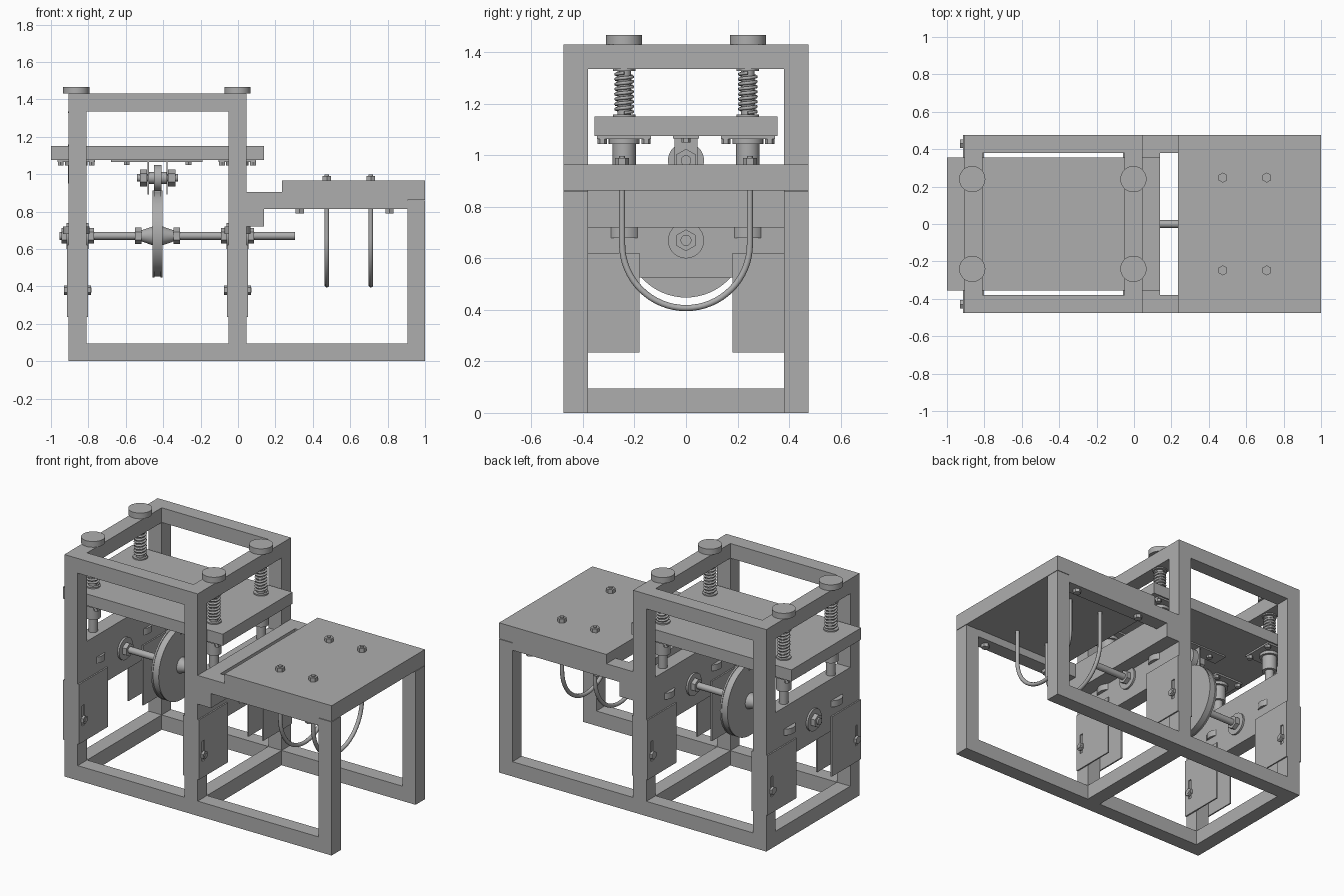
import bpy, bmesh, math
from mathutils import Matrix, Vector

cube = bpy.data.objects.get("Cube")
if cube:
    bpy.data.objects.remove(cube)

steel = bpy.data.materials.new("steel grey")
steel.use_nodes = True
grey = (0.42, 0.42, 0.42, 1)
steel.diffuse_color = grey
steel.node_tree.nodes["Principled BSDF"].inputs["Base Color"].default_value = grey


def finish(name, bm, smooth=False):
    mesh = bpy.data.meshes.new(name)
    bm.to_mesh(mesh)
    bm.free()
    mesh.materials.append(steel)
    ob = bpy.data.objects.new(name, mesh)
    bpy.context.collection.objects.link(ob)
    if smooth:
        bpy.ops.object.select_all(action='DESELECT')
        ob.select_set(True)
        bpy.context.view_layer.objects.active = ob
        bpy.ops.object.shade_smooth_by_angle(angle=math.radians(35))
    return ob


def box(name, x, y, z):
    """Box from (min, max) ranges."""
    bm = bmesh.new()
    size = [r[1] - r[0] for r in (x, y, z)]
    mid = [(r[0] + r[1]) / 2 for r in (x, y, z)]
    bmesh.ops.create_cube(bm, size=1, matrix=Matrix.Translation(mid) @ Matrix.Diagonal((*size, 1)))
    return finish(name, bm)


def rod(name, a, b, r, r2=None, sides=32):
    """Cylinder, cone or hexagon from point a to point b."""
    a, b = Vector(a), Vector(b)
    bm = bmesh.new()
    turn = (b - a).to_track_quat('Z', 'Y').to_matrix().to_4x4()
    bmesh.ops.create_cone(bm, cap_ends=True, segments=sides, radius1=r, radius2=r if r2 is None else r2,
                          depth=(b - a).length, matrix=Matrix.Translation((a + b) / 2) @ turn)
    return finish(name, bm, sides > 8)


def x_rod(name, x0, x1, z, r, r2=None, sides=32, y=0):
    return rod(name, (x0, y, z), (x1, y, z), r, r2, sides)


def z_rod(name, x, y, z0, z1, r, sides=32):
    return rod(name, (x, y, z0), (x, y, z1), r, None, sides)


def wire(name, points, r, res=3):
    """Round bar swept along a list of points."""
    cu = bpy.data.curves.new(name, 'CURVE')
    cu.dimensions = '3D'
    cu.bevel_depth = r
    cu.bevel_resolution = res
    cu.use_fill_caps = True
    sp = cu.splines.new('POLY')
    sp.points.add(len(points) - 1)
    for p, co in zip(sp.points, points):
        p.co = (*co, 1)
    sp.use_smooth = True
    cu.materials.append(steel)
    bpy.context.collection.objects.link(bpy.data.objects.new(name, cu))


T = 0.095                       # square tube size
Y = 0.475                       # half depth
XL, XM, XR = -0.905, -0.05, 1.0 - T
TOP = 1.43
INNER = (-Y + T, Y - T)
posts = {"left": XL, "middle": XM}

# Welded frame: side members
for s, side in ((-1, "front"), (1, "back")):
    ys = sorted((s * Y, s * (Y - T)))
    for n, x in posts.items():
        box(f"{side}_{n}_post", (x, x + T), ys, (0, TOP))
    box(f"{side}_table_leg", (XR, 1), ys, (0, 0.86))
    box(f"{side}_bottom_rail", (XL + T, XR), ys, (0, T))
    box(f"{side}_top_rail", (XL + T, XM), ys, (TOP - T, TOP))
    box(f"{side}_table_rail", (XM + T, XR), ys, (0.813, 0.905))
    for x in (0.33, 0.81):
        z_rod(f"{side}_table_bolt", x, s * 0.43, 0.79, 0.815, 0.025, 6)

# Cross members
for n, x in posts.items():
    xs = (x, x + T)
    box(f"{n}_bottom_crossbar", xs, INNER, (0, T))
    box(f"{n}_top_crossbar", xs, INNER, (TOP - T, TOP))
    box(f"{n}_guide_crossbar", xs, INNER, (0.72, 0.86))
    box(f"{n}_bearing_crossbar", xs, INNER, (0.62, 0.72))
    box(f"{n}_lower_crossbar", xs, INNER, (0.525, 0.62))
box("table_support_crossbar", (XM + T, 0.14), (-Y, Y), (0.72, 0.905))
box("table_top", (0.235, 1), (-Y, Y), (0.863, 0.965))


# Slotted hanger plates on both faces of each post
def slotted_plate(name, x0, x1, s):
    plate = box(name, (x0, x1), sorted((s * Y, s * 0.18)), (0.235, 0.62))
    cutter = box("slot_cutter", (x0 - 0.002, x1 + 0.002), (s * 0.43 - 0.012, s * 0.43 + 0.012), (0.34, 0.47))
    cutter.hide_render = True
    mod = plate.modifiers.new("slot", 'BOOLEAN')
    mod.operation = 'DIFFERENCE'
    mod.solver = 'EXACT'
    mod.object = cutter
    bpy.context.view_layer.objects.active = plate
    bpy.ops.object.modifier_apply(modifier=mod.name)
    bpy.data.objects.remove(cutter)


for n, x in posts.items():
    for s, side in ((-1, "front"), (1, "back")):
        slotted_plate(f"{side}_{n}_outer_plate", x - 0.009, x, s)
        slotted_plate(f"{side}_{n}_inner_plate", x + T, x + T + 0.009, s)
        x_rod(f"{side}_{n}_plate_bolt", x - 0.02, x + T + 0.028, 0.38, 0.013, y=s * 0.43)
        x_rod(f"{side}_{n}_plate_bolt_head", x - 0.024, x - 0.009, 0.38, 0.026, sides=6, y=s * 0.43)
        x_rod(f"{side}_{n}_plate_nut", x + T + 0.009, x + T + 0.024, 0.38, 0.026, sides=6, y=s * 0.43)

# Pressing plate
box("pressing_plate", (-1, 0.14), (-0.355, 0.355), (1.075, 1.15))

# Four guides: knob, screw, spring, bushing, foot
for gx, n in ((-0.865, "left"), (-0.003, "middle")):
    for gy in (-0.24, 0.24):
        z_rod(f"{n}_knob", gx, gy, TOP, 1.467, 0.07, 48)
        z_rod(f"{n}_screw", gx, gy, 1.15, TOP, 0.026)
        turns, steps = 8, 16
        wire(f"{n}_spring", [(gx + 0.032 * math.cos(math.tau * i / steps), gy + 0.032 * math.sin(math.tau * i / steps),
                             1.165 + 0.155 * i / (turns * steps)) for i in range(turns * steps + 1)], 0.007, 1)
        z_rod(f"{n}_lower_washer", gx, gy, 1.15, 1.158, 0.044)
        z_rod(f"{n}_upper_washer", gx, gy, 1.327, 1.336, 0.044)
        box(f"{n}_bushing_flange", (gx - 0.1, gx + 0.1), (gy - 0.105, gy + 0.105), (1.064, 1.075))
        z_rod(f"{n}_bushing_collar", gx, gy, 1.045, 1.065, 0.06)
        z_rod(f"{n}_bushing", gx, gy, 0.95, 1.05, 0.045)
        z_rod(f"{n}_guide_rod", gx, gy, 0.69, 0.96, 0.028)
        z_rod(f"{n}_guide_foot", gx, gy, 0.68, 0.72, 0.07, 48)
        for i in (-1, 1):
            for j in (-1, 1):
                z_rod(f"{n}_flange_bolt", gx + i * 0.083, gy + j * 0.085, 1.045, 1.066, 0.018, 6)

# Drive shaft with flange bearings and nuts
SZ = 0.67
x_rod("drive_shaft", -0.955, 0.305, SZ, 0.021)
for n, x in posts.items():
    for a, d in ((x, -1), (x + T, 1)):
        x_rod(f"{n}_bearing_flange", a, a + d * 0.012, SZ, 0.07)
        x_rod(f"{n}_shaft_nut", a + d * 0.012, a + d * 0.04, SZ, 0.042, sides=6)

# Cam wheel with raised rims and hubs
WX, WZ = -0.43, 0.68
x_rod("cam_wheel", WX - 0.022, WX + 0.022, WZ, 0.228, sides=64)
for d in (-1, 1):
    x_rod("wheel_rim", WX + d * 0.016, WX + d * 0.027, WZ, 0.232, sides=64)
    x_rod("wheel_hub", WX + d * 0.027, WX + d * 0.085, SZ, 0.05, 0.03)
    x_rod("wheel_nut", WX + d * 0.085, WX + d * 0.12, SZ, 0.044, sides=6)

# Follower roller hung below the pressing plate
RZ = 0.98
box("roller_bracket_base", (-0.68, -0.19), (-0.05, 0.05), (1.066, 1.075))
x_rod("follower_roller", WX - 0.02, WX + 0.02, RZ, 0.07, sides=48)
x_rod("roller_axle", WX - 0.11, WX + 0.11, RZ, 0.02)
for d in (-1, 1):
    box("roller_bracket_arm", sorted((WX + d * 0.047, WX + d * 0.054)), (-0.045, 0.045), (0.89, 1.07))
    x_rod("roller_spacer", WX + d * 0.02, WX + d * 0.047, RZ, 0.032)
    x_rod("roller_nut", WX + d * 0.056, WX + d * 0.095, RZ, 0.045, sides=6)
    z_rod("bracket_bolt", WX + d * 0.165, 0, 1.05, 1.067, 0.018, 6)

# Two U-bolts through the table top
R, CZ = 0.248, 0.655
for x in (0.475, 0.71):
    arc = [(x, -R * math.cos(math.pi * i / 32), CZ - R * math.sin(math.pi * i / 32)) for i in range(33)]
    wire("u_bolt", [(x, -R, 0.998)] + arc + [(x, R, 0.998)], 0.0125)
    for y in (-R, R):
        z_rod("u_bolt_nut", x, y, 0.965, 0.99, 0.027, 6)
